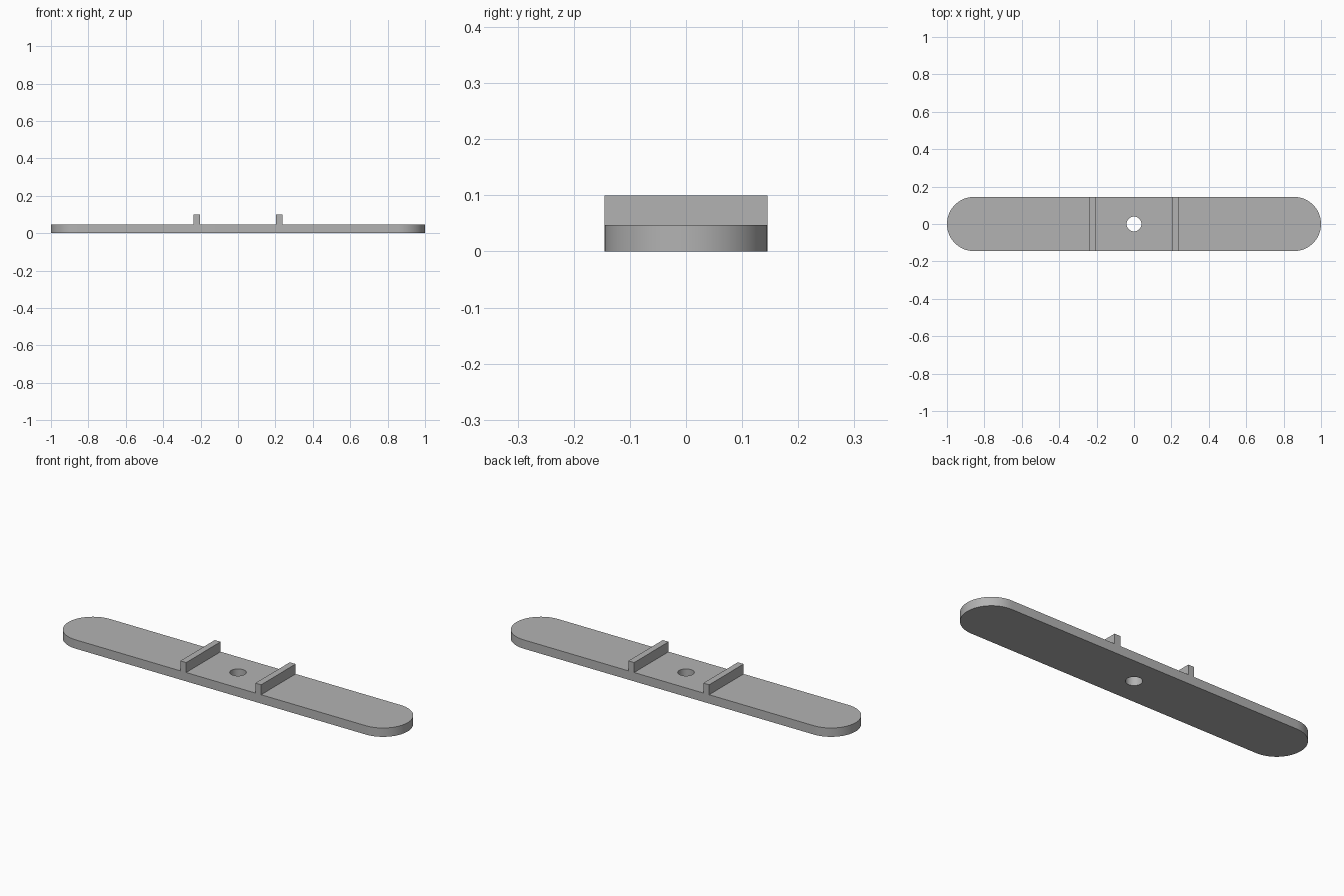
import bpy, bmesh
from math import sin, cos, pi, radians

if "Cube" in bpy.data.objects:
    bpy.data.objects.remove(bpy.data.objects["Cube"])

HALF_WIDTH = 0.145
THICK = 0.047
HOLE = 0.04

grey = bpy.data.materials.new("plain grey")
grey.use_nodes = True
grey.diffuse_color = (0.45, 0.45, 0.45, 1)
grey.node_tree.nodes["Principled BSDF"].inputs["Base Color"].default_value = grey.diffuse_color


def make_object(name, bm):
    mesh = bpy.data.meshes.new(name)
    bmesh.ops.recalc_face_normals(bm, faces=bm.faces)
    bm.to_mesh(mesh)
    bm.free()
    mesh.materials.append(grey)
    obj = bpy.data.objects.new(name, mesh)
    bpy.context.collection.objects.link(obj)
    return obj


def arc(cx, radius, start, sweep, steps):
    return [(cx + radius * cos(start + sweep * i / steps),
             radius * sin(start + sweep * i / steps)) for i in range(steps + 1)]


# Flat bar with rounded ends and a round hole through the middle
bm = bmesh.new()
end = 1 - HALF_WIDTH
outline = arc(end, HALF_WIDTH, -pi / 2, pi, 32) + arc(-end, HALF_WIDTH, pi / 2, pi, 32)
hole = arc(0, HOLE, 0, 2 * pi, 32)[:-1]
edges = []
for loop in (outline, hole):
    verts = [bm.verts.new((x, y, 0)) for x, y in loop]
    edges += [bm.edges.new((verts[i - 1], verts[i])) for i in range(len(verts))]
bmesh.ops.triangle_fill(bm, use_beauty=True, edges=edges, normal=(0, 0, 1))
base = list(bm.faces)
raised = bmesh.ops.extrude_face_region(bm, geom=base, use_keep_orig=True)["geom"]
bmesh.ops.translate(bm, vec=(0, 0, THICK),
                    verts=[g for g in raised if isinstance(g, bmesh.types.BMVert)])
bar = make_object("bar", bm)
bpy.context.view_layer.objects.active = bar
bar.select_set(True)
bpy.ops.object.shade_smooth_by_angle(angle=radians(30))
bar.select_set(False)

# Two upright ribs across the bar, one on each side of the hole
for name, side in (("left_rib", 1), ("right_rib", -1)):
    bm = bmesh.new()
    bmesh.ops.create_cube(bm, size=1)
    height = 0.1 - THICK
    bmesh.ops.scale(bm, vec=(0.034, 2 * HALF_WIDTH, height), verts=bm.verts)
    bmesh.ops.translate(bm, vec=(side * 0.221, 0, THICK + height / 2), verts=bm.verts)
    make_object(name, bm)
